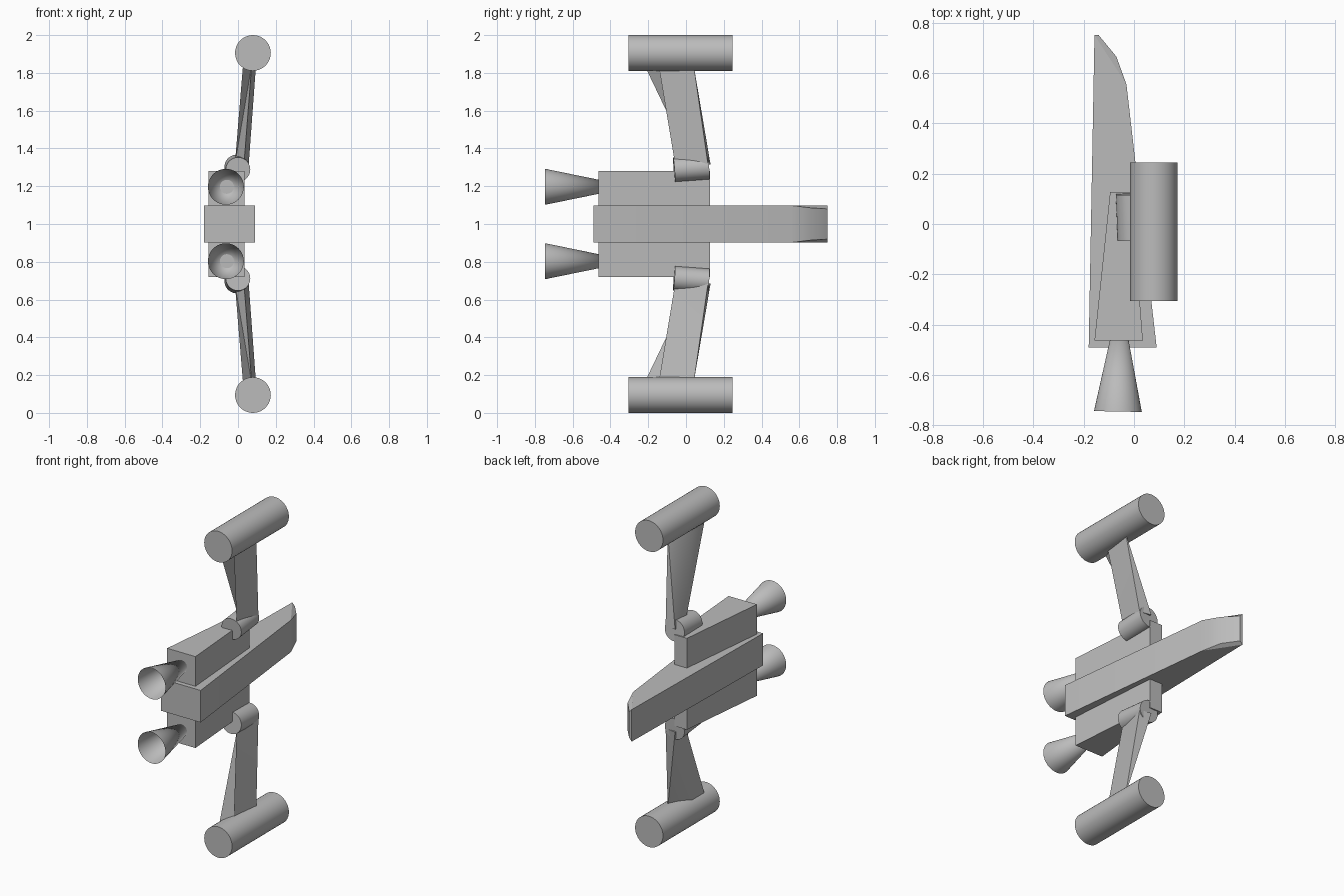
import bpy, bmesh
from mathutils import Vector

if "Cube" in bpy.data.objects:
    bpy.data.objects.remove(bpy.data.objects["Cube"])

grey = bpy.data.materials.new("hull_grey")
grey.diffuse_color = (0.5, 0.5, 0.5, 1)
grey.use_nodes = True
grey.node_tree.nodes["Principled BSDF"].inputs["Base Color"].default_value = grey.diffuse_color


def finish(name, bm, closed=True):
    """Turn a bmesh into a named grey object with sharp edges kept."""
    if closed:
        bmesh.ops.recalc_face_normals(bm, faces=bm.faces)
    me = bpy.data.meshes.new(name)
    bm.to_mesh(me)
    bm.free()
    me.materials.append(grey)
    ob = bpy.data.objects.new(name, me)
    bpy.context.collection.objects.link(ob)
    bpy.ops.object.select_all(action='DESELECT')
    ob.select_set(True)
    bpy.context.view_layer.objects.active = ob
    bpy.ops.object.shade_smooth_by_angle()
    return ob


def tube(name, start, end, r1, r2, caps=True):
    """Cylinder or cone from start to end."""
    a, b = Vector(start), Vector(end)
    bm = bmesh.new()
    bmesh.ops.create_cone(bm, cap_ends=caps, segments=40, radius1=r1,
                          radius2=r2, depth=(b - a).length)
    if r2 == 0:
        bmesh.ops.remove_doubles(bm, verts=bm.verts, dist=1e-5)
    rot = (b - a).to_track_quat('Z', 'Y').to_matrix()
    bmesh.ops.transform(bm, matrix=rot.to_4x4(), verts=bm.verts)
    bmesh.ops.translate(bm, vec=(a + b) / 2, verts=bm.verts)
    return finish(name, bm, caps)


def loft(name, low, high, triangulate=False):
    """Solid between two matching loops of points."""
    bm = bmesh.new()
    lo = [bm.verts.new(p) for p in low]
    hi = [bm.verts.new(p) for p in high]
    n = len(lo)
    bm.faces.new(lo)
    bm.faces.new(hi)
    for i in range(n):
        j = (i + 1) % n
        bm.faces.new((lo[i], lo[j], hi[j], hi[i]))
    if triangulate:
        bmesh.ops.triangulate(bm, faces=bm.faces)
    return finish(name, bm)


# Central hull: wedge plan with a bevelled nose
H = 0.098
bm = bmesh.new()
rows = []
for s in (-1, 1):
    pts = [(-0.18, -0.49, H), (0.09, -0.49, H), (-0.03, 0.555, H),
           (-0.157, 0.75, H), (-0.07, 0.665, 0.085), (-0.14, 0.75, 0.08)]
    v = [bm.verts.new((x, y, 1 + s * z)) for x, y, z in pts]
    bm.faces.new(v[:4])
    bm.faces.new((v[2], v[4], v[5], v[3]))
    rows.append(v)
lo, hi = rows
for i, j in ((0, 1), (1, 2), (2, 4), (4, 5), (5, 3), (3, 0)):
    bm.faces.new((lo[i], lo[j], hi[j], hi[i]))
finish("hull", bm)

# Engine block running through the hull
plan = [(-0.157, -0.462), (0.035, -0.462), (-0.01, 0.127), (-0.095, 0.127)]
loft("engine_block", [(x, y, 0.72) for x, y in plan],
     [(x, y, 1.28) for x, y in plan])

# Pylon corners: (x, y) near the joint (0.36 out) and near the pod (0.81 out)
inner = [(0.035, -0.065), (0.06, 0.11), (-0.013, 0.11), (-0.013, 0.01)]
outer = [(0.07, -0.14), (0.093, 0.045), (0.024, -0.09), (0.024, -0.205)]


def pylon_ring(t, s):
    return [(a[0] + t * (b[0] - a[0]), a[1] + t * (b[1] - a[1]),
             1 + s * (0.36 + 0.45 * t)) for a, b in zip(inner, outer)]


# Mirrored upper and lower parts
for s, side in ((1, "upper"), (-1, "lower")):
    tube(side + "_pod", (0.079, -0.305, 1 + s * 0.9055),
         (0.079, 0.245, 1 + s * 0.9055), 0.0945, 0.0945)
    tube(side + "_joint", (0.0, -0.063, 1 + s * 0.288),
         (-0.007, 0.12, 1 + s * 0.302), 0.065, 0.065)
    loft(side + "_pylon", pylon_ring(-0.1, s), pylon_ring(1.07, s), True)
    # Open exhaust nozzle
    tube(side + "_nozzle", (-0.064, -0.745, 1 + s * 0.197),
         (-0.055, -0.28, 1 + s * 0.197), 0.095, 0.0, False)
